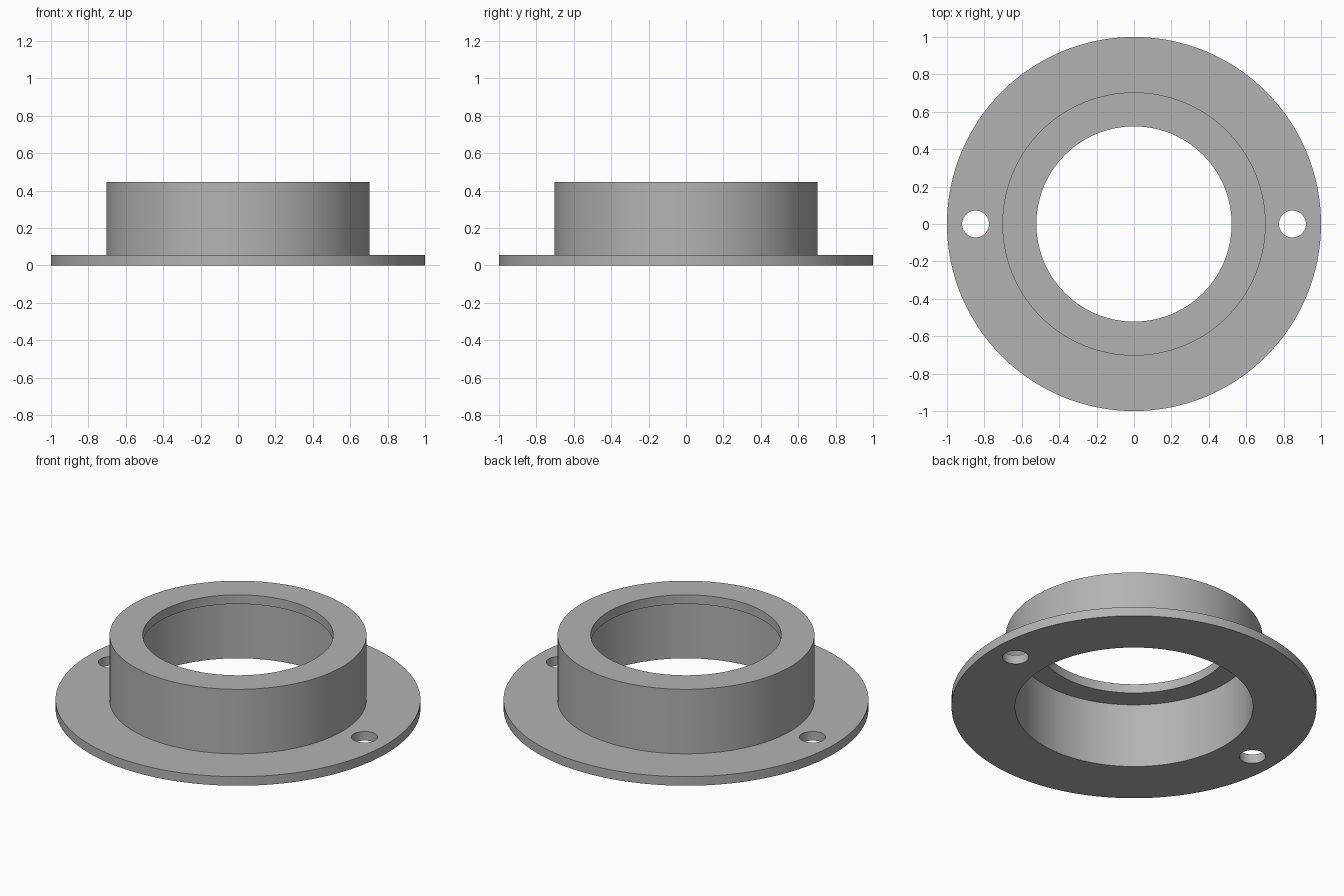
import bpy
import bmesh
from math import radians
from mathutils import Vector

cube = bpy.data.objects.get("Cube")
if cube:
    bpy.data.objects.remove(cube, do_unlink=True)

# Single grey material
grey = bpy.data.materials.new("plain_grey")
grey.use_nodes = True
colour = (0.45, 0.45, 0.45, 1)
grey.diffuse_color = colour
grey.node_tree.nodes["Principled BSDF"].inputs["Base Color"].default_value = colour


def lathe(name, profile, steps):
    """Revolve a closed (radius, height) profile about the z axis."""
    bm = bmesh.new()
    verts = [bm.verts.new((r, 0, z)) for r, z in profile]
    edges = [bm.edges.new((v, verts[i - 1])) for i, v in enumerate(verts)]
    bmesh.ops.spin(bm, geom=verts + edges, cent=(0, 0, 0), axis=(0, 0, 1),
                   angle=radians(360), steps=steps, use_merge=True)
    bmesh.ops.remove_doubles(bm, verts=bm.verts, dist=1e-5)
    bmesh.ops.recalc_face_normals(bm, faces=bm.faces)
    mesh = bpy.data.meshes.new(name)
    bm.to_mesh(mesh)
    bm.free()
    mesh.materials.append(grey)
    obj = bpy.data.objects.new(name, mesh)
    bpy.context.collection.objects.link(obj)
    return obj


# Flange, raised collar and stepped bore with a thin inner lip at the top
FLANGE, TOP, LIP = 0.055, 0.445, 0.39
collar = lathe("flanged_collar", [
    (0.652, 0), (1, 0), (1, FLANGE), (0.704, FLANGE),
    (0.704, TOP), (0.522, TOP), (0.522, LIP), (0.652, LIP)], 128)

# Two screw holes through the flange
for side, x in (("left", 0.847), ("right", -0.847)):
    bpy.ops.mesh.primitive_cylinder_add(vertices=48, radius=0.072, depth=0.3,
                                        location=(x, 0, 0))
    cutter = bpy.context.object
    cutter.name = side + "_screw_hole_cutter"
    cutter.data.materials.append(grey)
    cutter.hide_render = True
    cutter.hide_set(True)
    cut = collar.modifiers.new(side + "_screw_hole", 'BOOLEAN')
    cut.operation = 'DIFFERENCE'
    cut.solver = 'EXACT'
    cut.object = cutter

# Apply the cuts, drop the cutters and smooth the round walls
bpy.ops.object.select_all(action='DESELECT')
collar.select_set(True)
bpy.context.view_layer.objects.active = collar
for modifier in list(collar.modifiers):
    cutter = modifier.object
    bpy.ops.object.modifier_apply(modifier=modifier.name)
    bpy.data.objects.remove(cutter, do_unlink=True)
bpy.ops.object.shade_smooth_by_angle(angle=radians(30))
